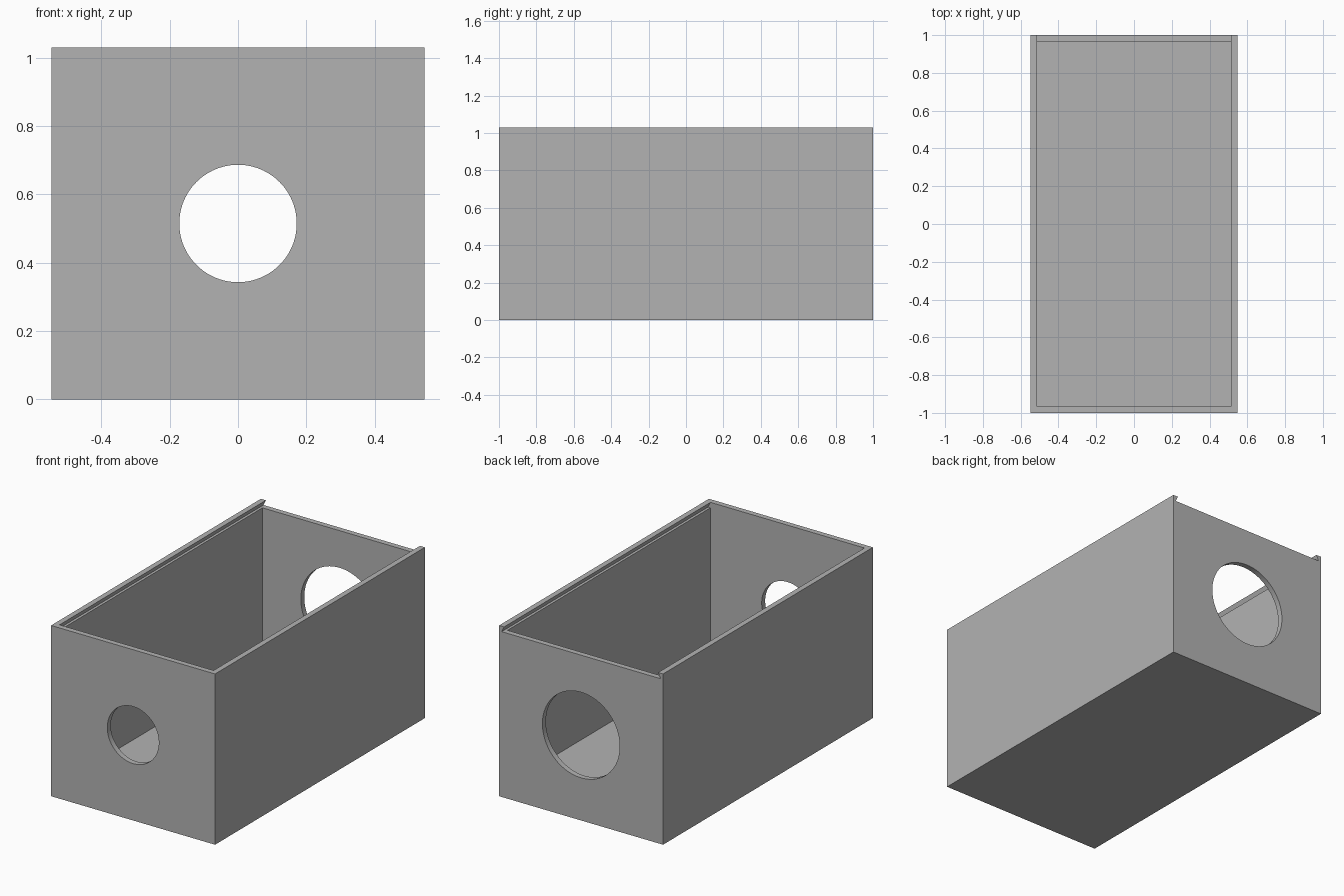
import bpy
import bmesh
import math
from mathutils import Matrix

if "Cube" in bpy.data.objects:
    bpy.data.objects.remove(bpy.data.objects["Cube"])

W, L, H = 1.094, 2.0, 1.03      # outer width, length, height
WALL, FLOOR = 0.033, 0.068
LID, UNDERCUT = 0.033, 0.016    # lid slot depth and side undercut
EPS = 0.02

grey = bpy.data.materials.new("plain_grey")
grey.use_nodes = True
colour = (0.45, 0.45, 0.45, 1)
grey.diffuse_color = colour
grey.node_tree.nodes["Principled BSDF"].inputs["Base Color"].default_value = colour


def finish(name, bm):
    bmesh.ops.recalc_face_normals(bm, faces=bm.faces)
    mesh = bpy.data.meshes.new(name)
    bm.to_mesh(mesh)
    bm.free()
    mesh.materials.append(grey)
    obj = bpy.data.objects.new(name, mesh)
    bpy.context.collection.objects.link(obj)
    return obj


def prism(name, profile, y0, y1):
    """Extrude an x-z profile along y."""
    bm = bmesh.new()
    face = bm.faces.new([bm.verts.new((x, y0, z)) for x, z in profile])
    new = bmesh.ops.extrude_face_region(bm, geom=[face])["geom"]
    verts = [v for v in new if isinstance(v, bmesh.types.BMVert)]
    bmesh.ops.translate(bm, verts=verts, vec=(0, y1 - y0, 0))
    return finish(name, bm)


def block(name, half, z0, z1, y0, y1):
    return prism(name, [(-half, z0), (half, z0), (half, z1), (-half, z1)], y0, y1)


def hole(name, radius, y):
    bm = bmesh.new()
    bmesh.ops.create_cone(bm, cap_ends=True, segments=96, radius1=radius,
                          radius2=radius, depth=0.2,
                          matrix=Matrix.Translation((0, y, H / 2))
                          @ Matrix.Rotation(math.pi / 2, 4, 'X'))
    return finish(name, bm)


# Outer shell
box = block("box_body", W / 2, 0, H, -L / 2, L / 2)

# Hollow, sliding lid slot open at the back, and the two round openings
inner = W / 2 - WALL
slope = UNDERCUT / LID
top = inner - slope * EPS
deep = inner + UNDERCUT
cutters = [
    block("cavity_cutter", inner, FLOOR, H - LID / 2, -L / 2 + WALL, L / 2 - WALL),
    prism("lid_slot_cutter",
          [(-deep, H - LID), (deep, H - LID), (top, H + EPS), (-top, H + EPS)],
          -L / 2 + WALL, L / 2 + EPS),
    hole("front_hole_cutter", 0.172, -L / 2),
    hole("back_hole_cutter", 0.258, L / 2),
]
for cutter in cutters:
    mod = box.modifiers.new(cutter.name, 'BOOLEAN')
    mod.operation = 'DIFFERENCE'
    mod.solver = 'EXACT'
    mod.object = cutter

# Apply the cuts, then drop the cutters
bpy.context.view_layer.objects.active = box
box.select_set(True)
for mod in list(box.modifiers):
    bpy.ops.object.modifier_apply(modifier=mod.name)
for cutter in cutters:
    bpy.data.objects.remove(cutter)

# Smooth hole rims with crisp edges
bpy.ops.object.shade_smooth_by_angle(angle=math.radians(30))
